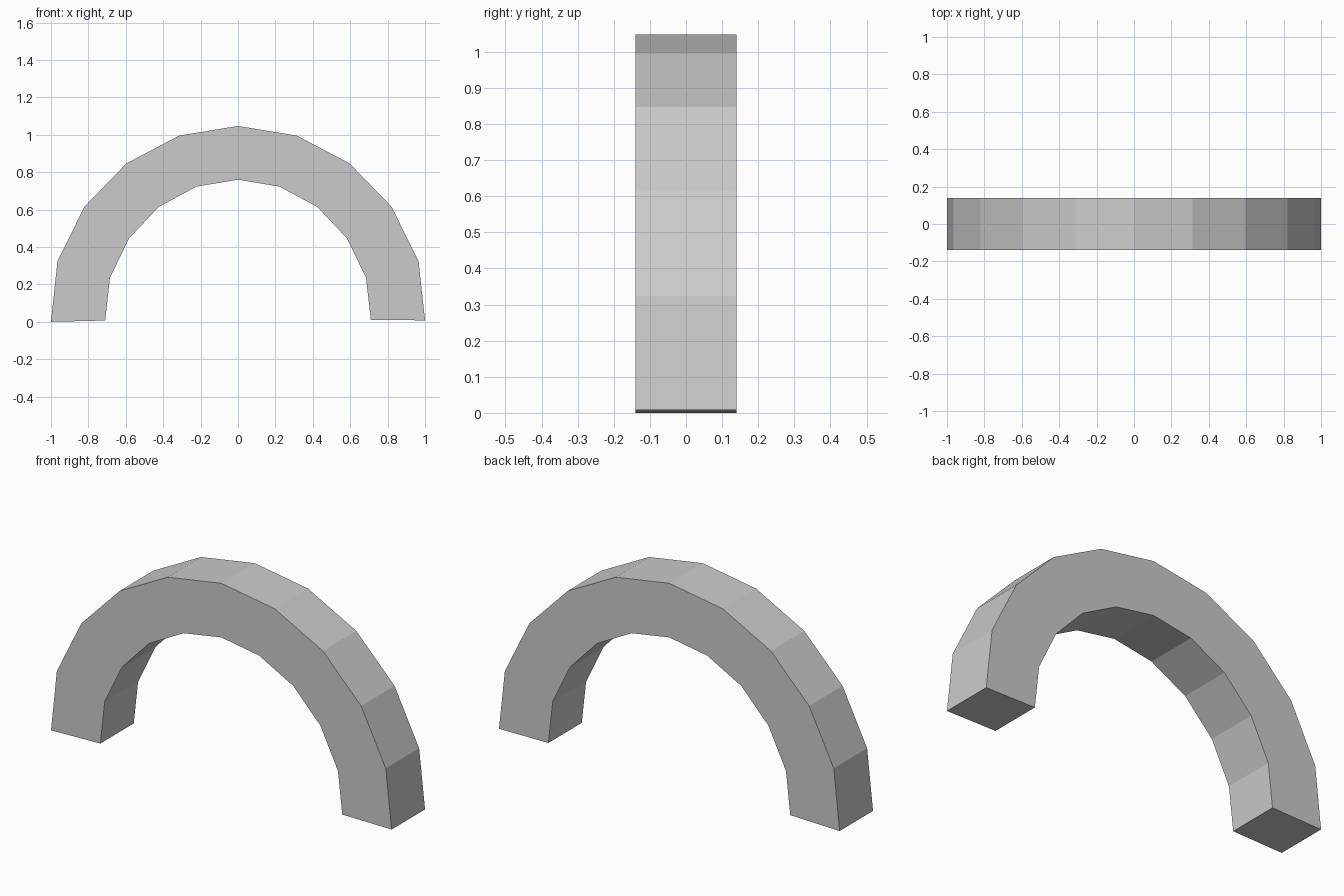
import bpy, bmesh
from math import sin, cos, radians

cube = bpy.data.objects.get("Cube")
if cube:
    bpy.data.objects.remove(cube, do_unlink=True)

SEGMENTS = 10
HALF_DEPTH = 0.14

# Single plain material
grey = bpy.data.materials.new("light grey")
grey.use_nodes = True
colour = (0.6, 0.6, 0.6, 1)
grey.diffuse_color = colour
grey.node_tree.nodes["Principled BSDF"].inputs["Base Color"].default_value = colour


def half_ring(width, height, foot_x, left_z, right_z):
    """Faceted half ellipse from right foot to left foot, with its own foot points."""
    points = [(foot_x, right_z)]
    for i in range(1, SEGMENTS):
        a = radians(180 * i / SEGMENTS)
        points.append((width * cos(a), height * sin(a)))
    return points + [(-foot_x, left_z)]


# Arch profile, extruded through its depth
outer = half_ring(1.015, 1.047, 1.0, 0.0, 0.008)
inner = half_ring(0.72, 0.76, 0.71, 0.007, 0.01)

bm = bmesh.new()
for (a, b), (c, d) in zip(zip(outer, outer[1:]), zip(inner, inner[1:])):
    bm.faces.new([bm.verts.new((x, -HALF_DEPTH, z)) for x, z in (a, b, d, c)])
bmesh.ops.remove_doubles(bm, verts=bm.verts, dist=0.0001)
front = bm.faces[:]
result = bmesh.ops.extrude_face_region(bm, geom=front, use_keep_orig=True)
moved = [v for v in result["geom"] if isinstance(v, bmesh.types.BMVert)]
bmesh.ops.translate(bm, verts=moved, vec=(0, 2 * HALF_DEPTH, 0))
bmesh.ops.recalc_face_normals(bm, faces=bm.faces)

mesh = bpy.data.meshes.new("arch")
bm.to_mesh(mesh)
bm.free()
mesh.materials.append(grey)
arch = bpy.data.objects.new("arch", mesh)
bpy.context.collection.objects.link(arch)
